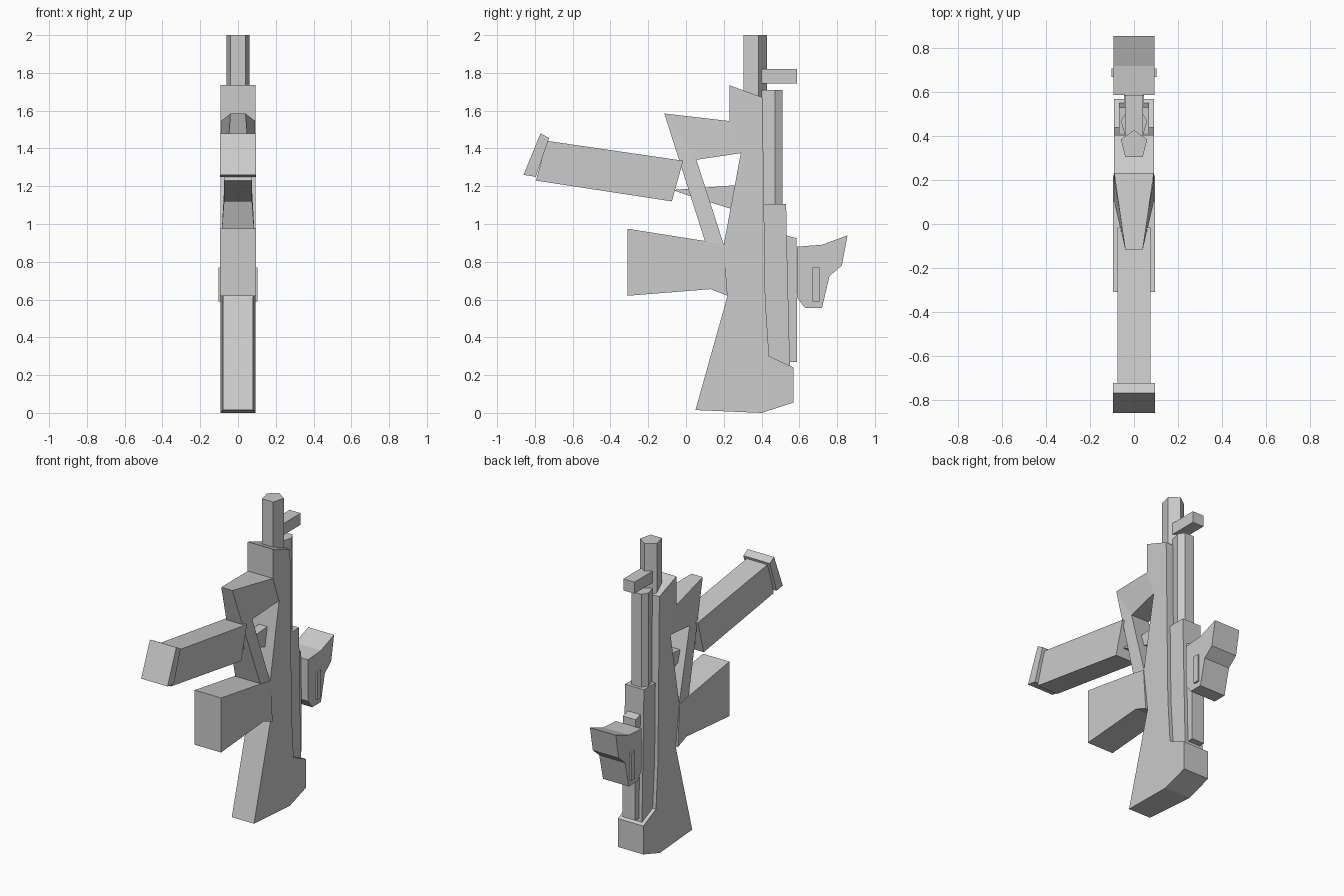
import bpy
import bmesh

cube = bpy.data.objects.get("Cube")
if cube:
    bpy.data.objects.remove(cube, do_unlink=True)

grey = bpy.data.materials.new("plain grey")
grey.use_nodes = True
grey.diffuse_color = (0.6, 0.6, 0.6, 1)
bsdf = next(n for n in grey.node_tree.nodes if n.type == 'BSDF_PRINCIPLED')
bsdf.inputs["Base Color"].default_value = (0.6, 0.6, 0.6, 1)


def finish(name, bm):
    bmesh.ops.recalc_face_normals(bm, faces=bm.faces)
    mesh = bpy.data.meshes.new(name)
    bm.to_mesh(mesh)
    bm.free()
    mesh.materials.append(grey)
    obj = bpy.data.objects.new(name, mesh)
    bpy.context.collection.objects.link(obj)
    return obj


def loft(bm, a, b):
    """Close two matching rings of points into a solid."""
    ra = [bm.verts.new(p) for p in a]
    rb = [bm.verts.new(p) for p in b]
    bm.faces.new(ra)
    bm.faces.new(rb[::-1])
    for i in range(len(ra)):
        j = (i + 1) % len(ra)
        bm.faces.new((ra[i], rb[i], rb[j], ra[j]))


def plate(name, half, profile):
    """Side profile (y, z[, own half width]) widened evenly to both sides."""
    bm = bmesh.new()
    rings = [[(s * (p[2] if len(p) > 2 else half), p[0], p[1]) for p in profile]
             for s in (-1, 1)]
    loft(bm, *rings)
    return finish(name, bm)


def tube(name, section, low, high):
    """Half section (x, y) mirrored across x and raised along z."""
    ring = section + [(-x, y) for x, y in reversed(section) if x > 0]
    bm = bmesh.new()
    loft(bm, *[[(x, y, z) for x, y in ring] for z in (low, high)])
    return finish(name, bm)


# Stock and receiver
plate("stock_and_receiver", 0.092, [
    (0.05, 0.015, 0.08), (0.40, 0), (0.57, 0.055), (0.57, 0.24), (0.44, 0.30),
    (0.42, 0.60), (0.405, 1.67), (0.23, 1.735), (0.23, 1.545), (0.29, 1.375),
    (0.20, 0.89), (0.22, 0.62, 0.08)])
plate("hand_grip", 0.095, [
    (-0.31, 0.975), (-0.31, 0.62), (0.13, 0.655), (0.22, 0.62),
    (0.20, 0.89), (0.10, 0.91)])

# Tapered guard around the opening
tip, inner = (-0.115, 1.585, 0.04), (0.055, 1.34, 0.065)
plate("guard_top", 0.09, [tip, (0.23, 1.545), (0.29, 1.375), inner])
plate("guard_strut", 0.09, [tip, inner, (0.20, 0.89), (0.10, 0.91)])
plate("trigger", 0.03, [(-0.07, 1.18), (0.26, 1.205), (0.24, 1.08), (0, 1.155)])

# Magazine
plate("magazine", 0.075, [
    (-0.015, 1.335), (-0.735, 1.44), (-0.795, 1.23), (-0.075, 1.12)])
plate("magazine_cap", 0.095, [
    (-0.725, 1.455), (-0.77, 1.48), (-0.86, 1.26), (-0.795, 1.25)])

# Barrel, upper tube and front sight
tube("barrel", [(0.04, 0.305), (0.06, 0.385), (0, 0.428)], 1.6, 2)
tube("upper_tube", [(0.04, 0.40), (0.06, 0.47), (0.035, 0.51)], 1.09, 1.71)
plate("front_sight", 0.04, [
    (0.40, 1.745), (0.588, 1.745), (0.588, 1.82), (0.40, 1.82)])

# Cover, rail and rear sight
plate("receiver_cover", 0.068, [
    (0.39, 1.105), (0.53, 1.105), (0.535, 0.85), (0.55, 0.25), (0.43, 0.29)])
plate("rail", 0.045, [
    (0.52, 0.942), (0.585, 0.925), (0.588, 0.27), (0.54, 0.27)])
plate("rear_sight", 0.093, [
    (0.588, 0.88), (0.72, 0.89), (0.855, 0.94), (0.825, 0.78), (0.76, 0.725),
    (0.72, 0.555), (0.63, 0.555), (0.588, 0.61)])
plate("sight_side_bars", 0.103, [
    (0.67, 0.59), (0.708, 0.59), (0.708, 0.77), (0.67, 0.77)])
